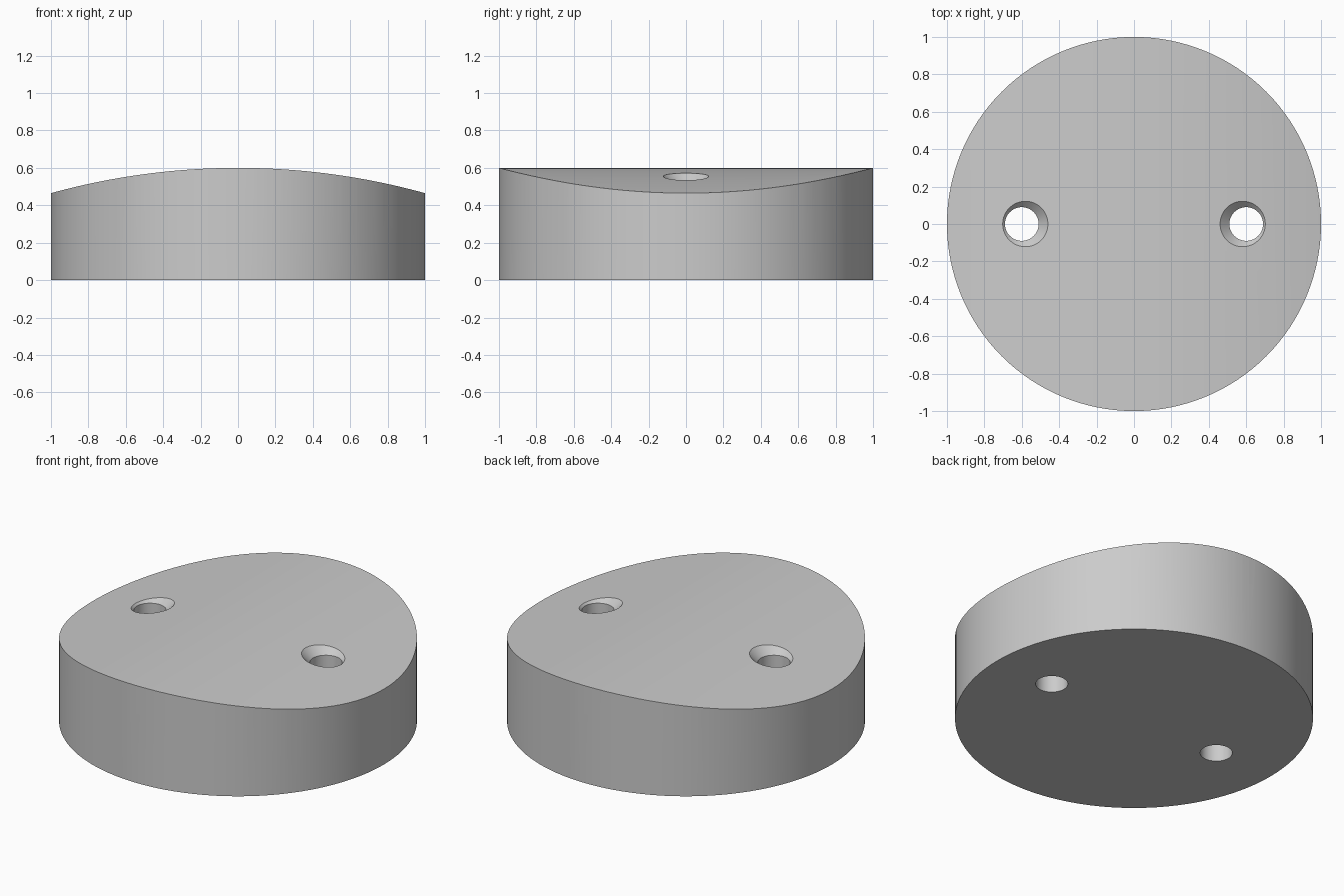
import bpy, bmesh, math

default = bpy.data.objects.get("Cube")
if default:
    bpy.data.objects.remove(default, do_unlink=True)

HEIGHT, EDGE_HEIGHT = 0.6, 0.465
SAG = HEIGHT - EDGE_HEIGHT
CROWN_RADIUS = (1 + SAG ** 2) / (2 * SAG)
HOLE_X, HOLE_RADIUS, SINK_START = 0.6, 0.09, 0.522


def crown_z(x):
    return HEIGHT - CROWN_RADIUS + math.sqrt(CROWN_RADIUS ** 2 - x * x)


def new_object(name, bm):
    bmesh.ops.recalc_face_normals(bm, faces=bm.faces)
    mesh = bpy.data.meshes.new(name)
    bm.to_mesh(mesh)
    bm.free()
    obj = bpy.data.objects.new(name, mesh)
    bpy.context.collection.objects.link(obj)
    return obj


def lathe(name, profile, x=0, segments=64):
    """Stack capped rings of (radius, z) into a solid of revolution."""
    bm = bmesh.new()
    rings = []
    for radius, z in profile:
        angles = [2 * math.pi * i / segments for i in range(segments)]
        rings.append([bm.verts.new((x + radius * math.cos(a), radius * math.sin(a), z)) for a in angles])
    for low, high in zip(rings, rings[1:]):
        for i in range(segments):
            j = (i + 1) % segments
            bm.faces.new((low[i], low[j], high[j], high[i]))
    bm.faces.new(rings[0][::-1])
    bm.faces.new(rings[-1])
    return new_object(name, bm)


def crown_block(name, steps=48, half=1.1):
    """Block whose top is a shallow arch running along y."""
    bm = bmesh.new()
    xs = [half - 2 * half * i / steps for i in range(steps + 1)]
    outline = [(-half, -half), (half, -half)] + [(x, crown_z(x)) for x in xs]
    face = bm.faces.new([bm.verts.new((x, -half, z)) for x, z in outline])
    extruded = bmesh.ops.extrude_face_region(bm, geom=[face])["geom"]
    moved = [v for v in extruded if isinstance(v, bmesh.types.BMVert)]
    bmesh.ops.translate(bm, verts=moved, vec=(0, 2 * half, 0))
    return new_object(name, bm)


def cut(target, cutter, operation):
    cutter.hide_render = True
    mod = target.modifiers.new(cutter.name, "BOOLEAN")
    mod.operation, mod.solver, mod.object = operation, "EXACT", cutter
    bpy.context.view_layer.objects.active = target
    bpy.ops.object.modifier_apply(modifier=mod.name)
    bpy.data.objects.remove(cutter, do_unlink=True)


# Round body, trimmed to the arched top
body = lathe("round_body", [(1, 0), (1, HEIGHT + 0.2)], segments=128)
cut(body, crown_block("crown_trim"), "INTERSECT")

# Two countersunk through holes
top = HEIGHT + 0.1
sink = [(HOLE_RADIUS, -0.1), (HOLE_RADIUS, SINK_START), (HOLE_RADIUS + top - SINK_START, top)]
for side, x in (("left", HOLE_X), ("right", -HOLE_X)):
    cut(body, lathe(side + "_hole_cutter", sink, x), "DIFFERENCE")

# Plain grey finish
grey = bpy.data.materials.new("plain_grey")
grey.use_nodes = True
colour = (0.6, 0.6, 0.6, 1)
grey.diffuse_color = colour
grey.node_tree.nodes["Principled BSDF"].inputs["Base Color"].default_value = colour
body.data.materials.clear()
body.data.materials.append(grey)
for poly in body.data.polygons:
    poly.material_index = 0

bpy.ops.object.select_all(action="DESELECT")
body.select_set(True)
bpy.context.view_layer.objects.active = body
bpy.ops.object.shade_smooth_by_angle(angle=math.radians(20))
